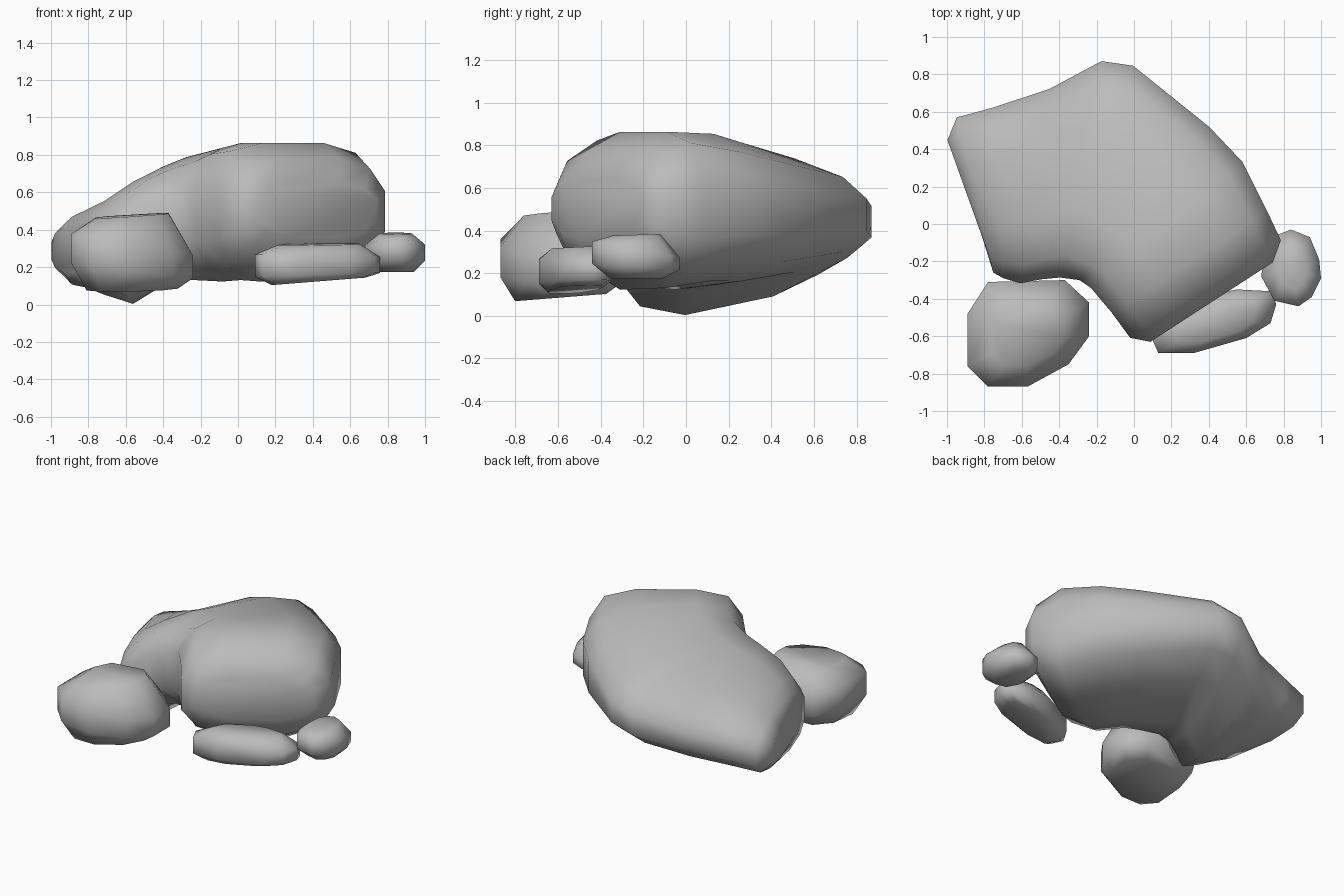
import bpy, bmesh
from math import cos, sin, pi, copysign
from mathutils import Vector

cube = bpy.data.objects.get("Cube")
if cube:
    bpy.data.objects.remove(cube, do_unlink=True)

# Single stone colour
stone_grey = bpy.data.materials.new("stone_grey")
stone_grey.use_nodes = True
GREY = (0.5, 0.5, 0.5, 1)
stone_grey.diffuse_color = GREY
shader = stone_grey.node_tree.nodes["Principled BSDF"]
shader.inputs["Base Color"].default_value = GREY
shader.inputs["Roughness"].default_value = 0.9


def finish(bm, name):
    """Turn a bmesh into a smooth shaded object."""
    bmesh.ops.recalc_face_normals(bm, faces=bm.faces)
    for face in bm.faces:
        face.smooth = True
    mesh = bpy.data.meshes.new(name)
    bm.to_mesh(mesh)
    bm.free()
    mesh.materials.append(stone_grey)
    obj = bpy.data.objects.new(name, mesh)
    bpy.context.collection.objects.link(obj)
    return obj


def rounded(value, power):
    return copysign(abs(value) ** power, value)


def boulder(name, sections, flat_top, sides=12, power=0.7):
    """Loft rounded-box rings between two plan points, thinned towards the outer one by a taper."""
    bm = bmesh.new()
    rings = []
    for inner, outer, low, high, taper in sections:
        inner, outer = Vector(inner), Vector(outer)
        middle = low + (high - low) * 0.48
        ring = []
        for i in range(sides):
            angle = 2 * pi * (i + 0.5) / sides
            across = 0.5 - 0.5 * rounded(cos(angle), power)
            lift = rounded(sin(angle), power)
            reach = high - middle if lift > 0 else middle - low
            reach *= 1 - taper * across ** 2
            plan = inner.lerp(outer, across)
            height = middle + 0.08 * taper * across + lift * reach
            ring.append(bm.verts.new((plan.x, plan.y, min(height, flat_top))))
        rings.append(ring)
    for ring, following in zip(rings, rings[1:]):
        for i in range(sides):
            j = (i + 1) % sides
            bm.faces.new((ring[i], ring[j], following[j], following[i]))
    bm.faces.new(rings[0])
    bm.faces.new(rings[-1])
    return finish(bm, name)


def small_stone(name, outline, layers):
    """Wrap a hull around a plan outline repeated at several heights, scales and tilts."""
    bm = bmesh.new()
    points = [Vector(p) for p in outline]
    centre = sum(points, Vector((0, 0))) / len(points)
    for height, scale, tilt in layers:
        for point in points:
            offset = (point - centre) * scale
            plan = centre + offset
            bm.verts.new((plan.x, plan.y, height + offset.dot(Vector(tilt))))
    hull = bmesh.ops.convex_hull(bm, input=bm.verts)
    spare = {v for v in hull["geom_interior"] if isinstance(v, bmesh.types.BMVert)}
    bmesh.ops.delete(bm, geom=list(spare), context="VERTS")
    bmesh.ops.dissolve_limit(bm, angle_limit=0.02, verts=bm.verts, edges=bm.edges)
    return finish(bm, name)


# Large bent boulder, from its front face round to the low side lobe
boulder("large_boulder", [
    ((0.08, -0.635), (0.75, -0.2), 0.36, 0.65, 0),
    ((-0.03, -0.615), (0.795, -0.08), 0.22, 0.79, 0),
    ((-0.13, -0.48), (0.72, 0.08), 0.11, 0.91, 0.05),
    ((-0.24, -0.35), (0.59, 0.34), 0.11, 0.89, 0.2),
    ((-0.3, -0.31), (0.41, 0.53), 0.1, 0.85, 0.25),
    ((-0.4, -0.3), (0, 0.86), 0.1, 0.8, 0.45),
    ((-0.5, -0.31), (-0.17, 0.885), 0.08, 0.75, 0.45),
    ((-0.61, -0.33), (-0.45, 0.735), -0.035, 0.67, 0.55),
    ((-0.7, -0.3), (-0.75, 0.635), 0.03, 0.56, 0.35),
    ((-0.75, -0.27), (-0.95, 0.58), 0.08, 0.48, 0.15),
    ((-0.79, -0.13), (-1, 0.455), 0.17, 0.41, 0),
], flat_top=0.863)

# Loose stones along the front
small_stone("round_stone", [
    (-0.89, -0.48), (-0.78, -0.31), (-0.37, -0.3), (-0.24, -0.42), (-0.24, -0.6),
    (-0.35, -0.75), (-0.57, -0.87), (-0.78, -0.87), (-0.89, -0.76),
], [(0.085, 0.75, (0, 0.08)), (0.18, 1, (-0.12, 0)),
    (0.32, 1, (-0.18, 0)), (0.475, 0.6, (0.06, 0.03))])

small_stone("long_stone", [
    (0.09, -0.6), (0.13, -0.69), (0.32, -0.69), (0.6, -0.61), (0.73, -0.53),
    (0.76, -0.43), (0.74, -0.36), (0.55, -0.35), (0.4, -0.38), (0.15, -0.5),
], [(0.125, 0.75, (0.08, 0)), (0.16, 1, (0.03, 0)),
    (0.26, 1, (-0.02, 0)), (0.322, 0.65, (0, 0.05))])

small_stone("little_stone", [
    (0.68, -0.28), (0.7, -0.15), (0.76, -0.06), (0.84, -0.03), (0.94, -0.07),
    (0.99, -0.19), (1, -0.29), (0.95, -0.39), (0.88, -0.44), (0.75, -0.41),
], [(0.175, 0.6, (0, 0)), (0.23, 1, (0, -0.07)),
    (0.31, 1, (0, -0.18)), (0.38, 0.55, (0, 0.04))])
